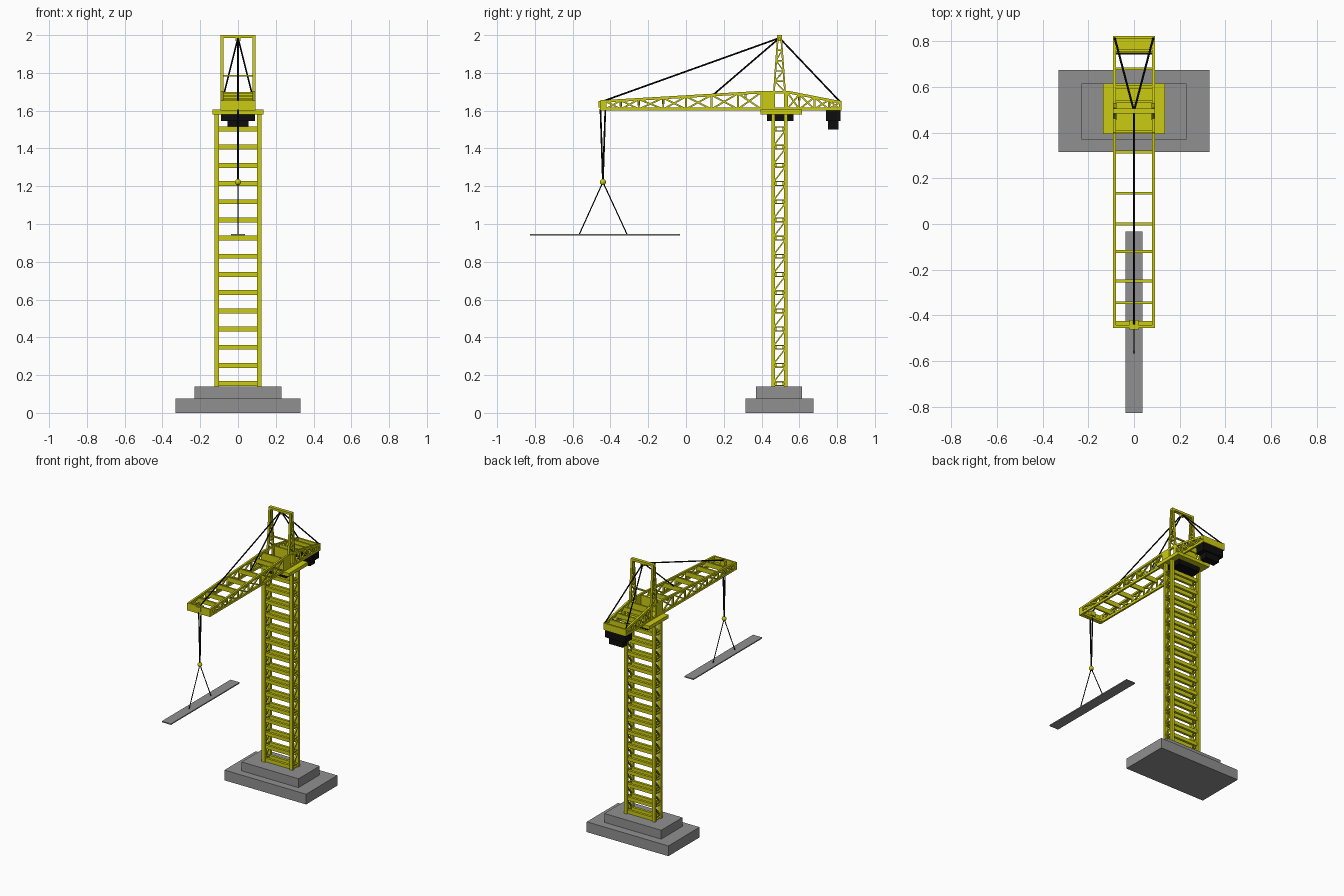
import bpy, bmesh
from mathutils import Vector, Matrix

if "Cube" in bpy.data.objects:
    bpy.data.objects.remove(bpy.data.objects["Cube"])


def material(name, rgb):
    m = bpy.data.materials.new(name)
    m.use_nodes = True
    m.diffuse_color = (*rgb, 1)
    m.node_tree.nodes["Principled BSDF"].inputs["Base Color"].default_value = (*rgb, 1)
    return m


YELLOW = material("crane yellow", (0.6, 0.6, 0.006))
GREY = material("concrete grey", (0.28, 0.28, 0.28))
BLACK = material("black", (0.004, 0.004, 0.004))


class Part:
    """Collects boxes, bars and rods into one named object."""

    def __init__(self, name, mat):
        self.name, self.mat, self.bm = name, mat, bmesh.new()

    def box(self, x, y, z):
        size = Matrix.Diagonal((x[1] - x[0], y[1] - y[0], z[1] - z[0], 1))
        mid = Vector((sum(x) / 2, sum(y) / 2, sum(z) / 2))
        bmesh.ops.create_cube(self.bm, size=1, matrix=Matrix.Translation(mid) @ size)

    def bar(self, p, q, wide, deep):
        # bar in a plane of constant x: wide along x, deep across the plane
        p, q = Vector(p), Vector(q)
        d = (q - p).normalized()
        side = Vector((1, 0, 0))
        m = Matrix((side, d.cross(side), d)).transposed().to_4x4()
        bmesh.ops.create_cube(self.bm, size=1, matrix=Matrix.Translation((p + q) / 2) @ m
                              @ Matrix.Diagonal((wide, deep, (q - p).length, 1)))

    def rod(self, p, q, r):
        p, q = Vector(p), Vector(q)
        turn = (q - p).to_track_quat("Z", "Y").to_matrix().to_4x4()
        bmesh.ops.create_cone(self.bm, cap_ends=True, segments=8, radius1=r, radius2=r,
                              depth=(q - p).length,
                              matrix=Matrix.Translation((p + q) / 2) @ turn)

    def finish(self):
        me = bpy.data.meshes.new(self.name)
        bmesh.ops.recalc_face_normals(self.bm, faces=self.bm.faces)
        self.bm.to_mesh(me)
        self.bm.free()
        me.materials.append(self.mat)
        ob = bpy.data.objects.new(self.name, me)
        bpy.context.collection.objects.link(ob)
        return ob


def single(name, mat, x, y, z):
    part = Part(name, mat)
    part.box((-x, x), y, z)
    part.finish()


CY = 0.495  # tower centre line

# Stepped foundation
single("foundation_lower", GREY, 0.33, (0.315, 0.675), (0, 0.075))
single("foundation_upper", GREY, 0.23, (0.37, 0.615), (0.075, 0.14))

# Tower: four legs, ladder rungs front and back, laced sides
legs = Part("tower_legs", YELLOW)
rungs = Part("tower_rungs", YELLOW)
lacing = Part("tower_lacing", YELLOW)
for s in (-1, 1):
    for t in (-1, 1):
        y = CY + t * 0.034
        legs.box(sorted((s * 0.1, s * 0.125)), (y - 0.009, y + 0.009), (0.14, 1.58))
STEP = 0.0963
for i in range(15):
    z = 0.155 + i * STEP
    for t in (-1, 1):
        y = CY + t * 0.026
        rungs.box((-0.105, 0.105), (y - 0.009, y + 0.009), (z - 0.013, z + 0.013))
    for s in (-1, 1):
        x = s * 0.112
        for h in (z - 0.01, z + 0.01):
            lacing.bar((x, CY - 0.03, h), (x, CY + 0.03, h), 0.012, 0.006)
        if i < 14:
            lacing.bar((x, CY - 0.028, z + 0.012), (x, CY + 0.028, z + STEP - 0.012), 0.012, 0.007)
for part in (legs, rungs, lacing):
    part.finish()

# Slewing ring and platform
single("slewing_ring", BLACK, 0.09, (0.43, 0.57), (1.545, 1.58))
single("platform", YELLOW, 0.135, (0.395, 0.615), (1.58, 1.605))

# Jib and counter jib
FRONT, BACK, LOW = -0.455, 0.823, 1.608


def top(y):
    """Height of the top chord along the jib."""
    if y < 0.4:
        return 1.648 + (y - FRONT) / (0.4 - FRONT) * 0.05
    return 1.698 - max(0, y - 0.54) / (BACK - 0.54) * 0.055


chords = Part("jib_chords", YELLOW)
braces = Part("jib_bracing", YELLOW)
cross = Part("jib_cross_members", YELLOW)
posts = [-0.425, -0.345, -0.25, -0.12, 0, 0.135, 0.275, 0.4]
rear = [0.535, 0.6, 0.68, 0.755, 0.815]
for s in (-1, 1):
    x = s * 0.085
    chords.box((x - 0.007, x + 0.007), (FRONT, BACK), (1.6, 1.616))
    for a, b in ((FRONT, 0.4), (0.4, 0.54), (0.54, BACK)):
        chords.bar((x, a, top(a)), (x, b, top(b)), 0.014, 0.014)
    # side plates at the tip and beside the mast
    for a, b in ((FRONT, -0.422), (0.4, 0.472), (0.518, 0.54)):
        chords.box((x - 0.007, x + 0.007), (a, b), (1.6, top(a)))
    for row in (posts, rear):
        for y in row:
            braces.bar((x, y, LOW), (x, y, top(y)), 0.011, 0.009)
        for a, b in zip(row, row[1:]):
            braces.bar((x, a, LOW), (x, b, top(b)), 0.009, 0.009)
            braces.bar((x, a, top(a)), (x, b, LOW), 0.009, 0.009)
for y in (-0.345, -0.25, -0.12, 0, 0.135, 0.315, 0.6, 0.68, 0.76):
    cross.box((-0.08, 0.08), (y - 0.006, y + 0.006), (top(y) - 0.033, top(y)))
for y in (0.404, 0.535):
    cross.box((-0.08, 0.08), (y - 0.006, y + 0.006), (1.6, top(y)))
# closed ends
cross.box((-0.092, 0.092), (FRONT, FRONT + 0.012), (1.6, 1.655))
cross.box((-0.085, 0.085), (FRONT, -0.425), (1.6, 1.614))
cross.box((-0.092, 0.092), (BACK - 0.012, BACK), (1.6, 1.648))
cross.box((-0.085, 0.085), (0.75, BACK), (1.6, 1.608))
for part in (chords, braces, cross):
    part.finish()
single("tip_pulley_block", YELLOW, 0.019, (-0.462, -0.42), (1.618, 1.65))

# Mast: two narrow A-frames joined across
mast = Part("mast", YELLOW)


def spread(z):
    return 0.036 - (z - 1.6) / 0.4 * 0.028


for s in (-1, 1):
    x = s * 0.084
    for t in (-1, 1):
        mast.bar((x, CY + t * spread(1.6), 1.6), (x, CY + t * spread(1.99), 1.99), 0.016, 0.009)
    levels = [1.7, 1.755, 1.81, 1.865, 1.92]
    for z in levels:
        mast.bar((x, CY - spread(z), z), (x, CY + spread(z), z), 0.012, 0.007)
    for i, (a, b) in enumerate(zip(levels, levels[1:])):
        t = 1 if i % 2 else -1
        mast.bar((x, CY - t * spread(a), a), (x, CY + t * spread(b), b), 0.01, 0.006)
mast.box((-0.092, 0.092), (CY - 0.012, CY + 0.012), (1.984, 2.0))
mast.box((-0.08, 0.08), (CY - 0.006, CY + 0.006), (1.782, 1.79))
mast.box((-0.013, 0.013), (CY - 0.01, CY + 0.01), (1.968, 1.986))
mast.finish()

# Counterweight
single("counterweight_upper", BLACK, 0.084, (0.742, 0.818), (1.545, 1.6))
single("counterweight_lower", BLACK, 0.055, (0.752, 0.808), (1.5, 1.545))

# Stay cables
stays = Part("stay_cables", BLACK)
apex = (0, CY, 1.985)
for end in ((0, -0.44, 1.65), (0, 0.145, 1.685), (-0.085, 0.818, 1.645), (0.085, 0.818, 1.645)):
    stays.rod(apex, end, 0.0045)
stays.finish()

# Hoist ropes, hook ball, slings and the carried slab
HOOK = (0, -0.44, 1.222)
ropes = Part("hoist_ropes", BLACK)
for y in (-0.453, -0.427):
    ropes.rod((0, y, 1.61), HOOK, 0.0045)
ropes.finish()
slings = Part("load_slings", BLACK)
for y in (-0.565, -0.312):
    slings.rod(HOOK, (0, y, 0.945), 0.003)
slings.finish()
ball = Part("hook_ball", YELLOW)
bmesh.ops.create_uvsphere(ball.bm, u_segments=16, v_segments=10, radius=0.016,
                          matrix=Matrix.Translation(HOOK))
for f in ball.bm.faces:
    f.smooth = True
ball.finish()
single("carried_slab", GREY, 0.037, (-0.827, -0.033), (0.939, 0.947))
